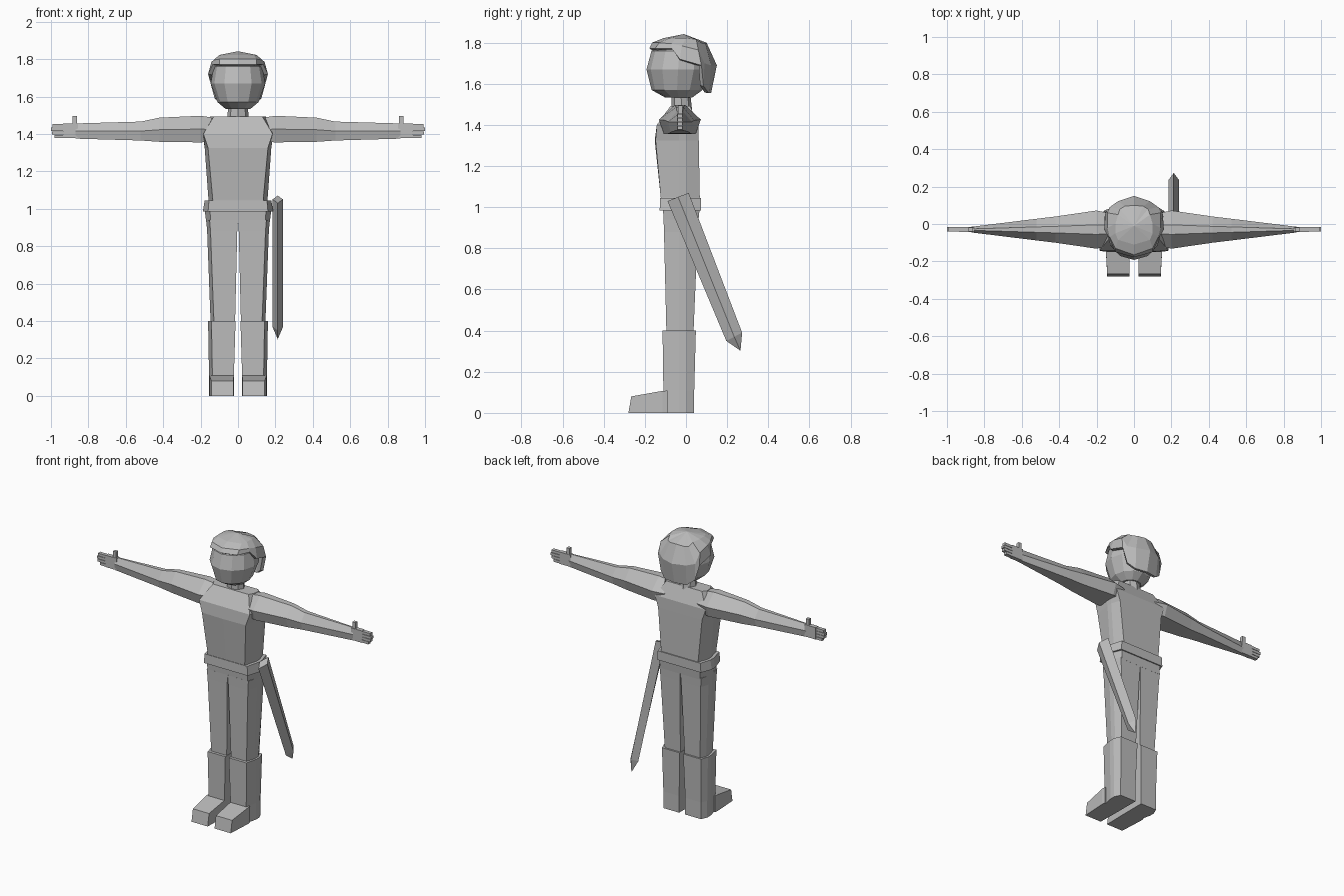
import bpy, bmesh, math

if "Cube" in bpy.data.objects:
    bpy.data.objects.remove(bpy.data.objects["Cube"])

mat = bpy.data.materials.new("plain grey")
mat.diffuse_color = (0.5, 0.5, 0.5, 1)
mat.use_nodes = True
mat.node_tree.nodes["Principled BSDF"].inputs["Base Color"].default_value = mat.diffuse_color


def loft(name, rings, caps=(True, True), apex=None, side=1):
    """Skin a list of point rings into one flat-shaded object; side=-1 mirrors it in x."""
    bm = bmesh.new()
    vs = [[bm.verts.new((p[0] * side, p[1], p[2])) for p in r] for r in rings]
    n = len(vs[0])
    for a, b in zip(vs, vs[1:]):
        for i in range(n):
            j = (i + 1) % n
            bm.faces.new((a[i], a[j], b[j], b[i]))
    if caps[0]:
        bm.faces.new(vs[0])
    if apex:
        t = bm.verts.new(apex)
        for i in range(n):
            bm.faces.new((vs[-1][i], vs[-1][(i + 1) % n], t))
    elif caps[1]:
        bm.faces.new(vs[-1])
    bmesh.ops.recalc_face_normals(bm, faces=bm.faces)
    me = bpy.data.meshes.new(name)
    bm.to_mesh(me)
    bm.free()
    me.materials.append(mat)
    ob = bpy.data.objects.new(name, me)
    bpy.context.collection.objects.link(ob)
    return ob


def box(name, x0, x1, y0, y1, z0, z1, side=1):
    ring = lambda z: [(x0, y0, z), (x1, y0, z), (x1, y1, z), (x0, y1, z)]
    return loft(name, [ring(z0), ring(z1)], side=side)


def body_ring(z, xf, xs, yf, yb, bulge=0.0):
    """Symmetric body section: flat front and back, faceted sides."""
    half = [(xf, yf), (xs, -0.035), (xs, 0.0), (xf, yb)]
    pts = [(0, yf - bulge)] + half + [(0, yb)] + [(-x, y) for x, y in half[::-1]]
    return [(x, y, z) for x, y in pts]


def leg_ring(z, xi, xo, yf, yb):
    c = 0.018
    return [(xi, yf, z), (xo - c, yf, z), (xo, -0.035, z), (xo, 0, z),
            (xo - c, yb, z), (xi, yb, z)]


def oval_ring(z, hw, yf, yb, n=12):
    cy, hy = (yf + yb) / 2, (yb - yf) / 2
    return [(hw * math.sin(2 * math.pi * i / n), cy - hy * math.cos(2 * math.pi * i / n), z)
            for i in range(n)]


# Torso, belt and hips
loft("torso", [body_ring(1.00, .135, .158, -.12, .065),
               body_ring(1.05, .135, .158, -.123, .067),
               body_ring(1.325, .16, .178, -.148, .062, .004),
               body_ring(1.40, .185, .19, -.142, .06),
               body_ring(1.493, .13, .15, -.075, .02)])
loft("belt", [body_ring(.985, .16, .188, -.128, .073),
              body_ring(1.045, .155, .178, -.126, .073)])
loft("hips", [body_ring(.93, .145, .17, -.108, .06),
              body_ring(.99, .15, .178, -.112, .066)])

# Neck and head
loft("neck", [oval_ring(1.47, .058, -.07, .03, 8), oval_ring(1.56, .052, -.07, .02, 8)])
loft("head", [oval_ring(1.533, .065, -.10, .03),
              oval_ring(1.57, .11, -.167, .08),
              oval_ring(1.67, .146, -.192, .115),
              oval_ring(1.76, .13, -.168, .105),
              oval_ring(1.80, .085, -.11, .06)])

# Hair cap: half columns from the front centre to the back centre
lower = [(0, -.178, 1.772), (.10, -.15, 1.772), (.135, -.07, 1.772), (.16, -.03, 1.72),
         (.152, .075, 1.69), (.125, .085, 1.59), (.08, .11, 1.555), (0, .122, 1.555)]
middle = [(0, -.165, 1.80), (.10, -.13, 1.80), (.13, -.07, 1.795), (.142, -.02, 1.785),
          (.143, .06, 1.765), (.13, .09, 1.70), (.085, .122, 1.69), (0, .15, 1.69)]
upper = [(0, -.11, 1.822), (.085, -.085, 1.82), (.10, -.05, 1.822), (.10, 0, 1.822),
         (.085, .05, 1.815), (.075, .08, 1.797), (.05, .095, 1.797), (0, .10, 1.80)]
full = lambda h: h + [(-x, y, z) for x, y, z in h[-2:0:-1]]
hair = loft("hair", [full(lower), full(middle), full(upper)], caps=(False, False),
            apex=(0, -.01, 1.842))
sol = hair.modifiers.new("thickness", 'SOLIDIFY')
sol.thickness = 0.02
sol.offset = -1


def arm_ring(x, hw, z0, z1):
    prof = [(-.25, 1), (.25, 1), (1, .5), (.75, 0), (-.75, 0), (-1, .5)]
    return [(x, -.03 + hw * u, z0 + (z1 - z0) * v) for u, v in prof]


for s, label in ((1, "left"), (-1, "right")):
    # Arm, palm, fingers and thumb
    loft(label + "_arm", [arm_ring(.12, .085, 1.36, 1.485), arm_ring(.20, .102, 1.355, 1.497),
                          arm_ring(.42, .07, 1.358, 1.487), arm_ring(.52, .058, 1.365, 1.466),
                          arm_ring(.87, .015, 1.375, 1.456)], side=s)
    box(label + "_palm", .855, .935, -.043, -.015, 1.377, 1.455, s)
    for i, tip in enumerate((.98, .995, 1.0, .993)):
        z = 1.378 + i * .0192
        box(f"{label}_finger_{i + 1}", .93, tip, -.041, -.017, z, z + .017, s)
    box(label + "_thumb", .862, .884, -.04, -.018, 1.44, 1.495, s)

    # Trouser leg
    loft(label + "_leg", [leg_ring(.38, .016, .146, -.095, .036),
                          leg_ring(.88, .004, .165, -.107, .057),
                          leg_ring(.94, .0, .17, -.109, .06)], side=s)
    # Boot shaft and foot
    loft(label + "_boot", [leg_ring(0, .022, .155, -.11, .04),
                           leg_ring(.11, .022, .155, -.11, .04),
                           leg_ring(.40, .013, .16, -.114, .048)], side=s)
    foot = lambda y, z, x0, x1: [(x0, y[0], 0), (x1, y[0], 0), (x1, y[1], z), (x0, y[1], z)]
    loft(label + "_foot", [foot((-.09, -.09), .108, .022, .15),
                           foot((-.115, -.115), .107, .022, .152),
                           foot((-.28, -.266), .08, .025, .143)], side=s)

# Scabbard: diamond section hanging backwards from the belt
def blade_ring(a, b):
    m = ((a[0] + b[0]) / 2, (a[1] + b[1]) / 2)
    return [(.2125, *a), (.241, *m), (.2125, *b), (.184, *m)]


loft("scabbard", [blade_ring((-.09, 1.03), (.013, 1.07)),
                  blade_ring((.196, .35), (.273, .39))], apex=(.2125, .265, .302))
